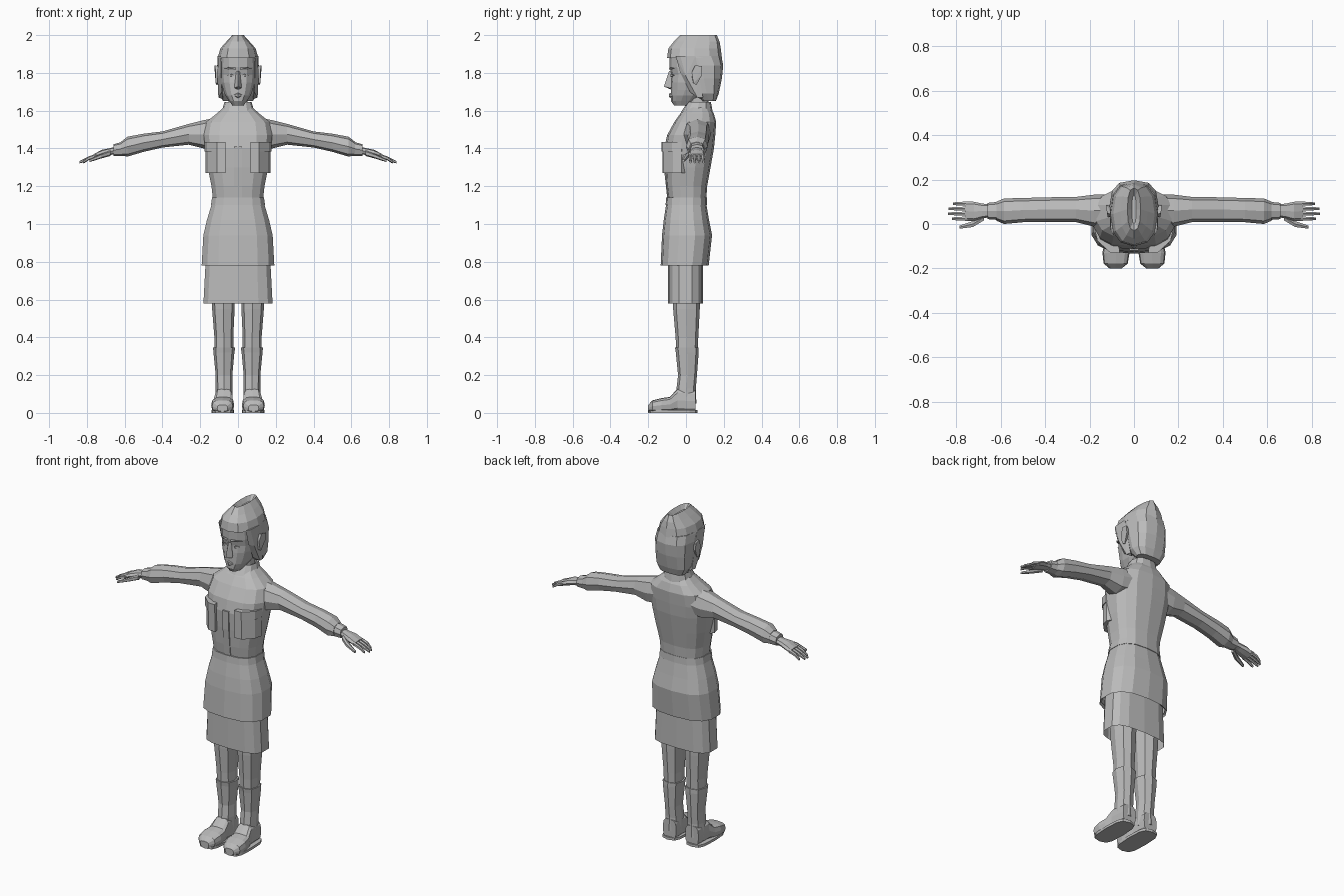
import bpy, bmesh, math
from mathutils import Vector

grey = bpy.data.materials.new("plain grey")
grey.diffuse_color = (0.5, 0.5, 0.5, 1)


def finish(name, bm, mirror):
    bmesh.ops.recalc_face_normals(bm, faces=bm.faces)
    me = bpy.data.meshes.new(name)
    bm.to_mesh(me)
    bm.free()
    me.materials.append(grey)
    ob = bpy.data.objects.new(name, me)
    bpy.context.collection.objects.link(ob)
    if mirror:
        ob.modifiers.new("mirror", 'MIRROR').use_mirror_merge = False
    return ob


def loft(name, rings, n=12, p=0.8, axis='z', mirror=False, caps=(True, True)):
    """Skin rings (t, a_min, a_max, b_min, b_max) along an axis; p < 1 is boxier."""
    bm = bmesh.new()
    loops = []
    for t, a0, a1, b0, b1 in rings:
        loop = []
        for i in range(n):
            w = 2 * math.pi * i / n - math.pi / 2
            c, s = round(math.cos(w), 6), round(math.sin(w), 6)
            a = (a0 + a1) / 2 + (a1 - a0) / 2 * math.copysign(abs(c) ** p, c)
            b = (b0 + b1) / 2 + (b1 - b0) / 2 * math.copysign(abs(s) ** p, s)
            co = {'z': (a, b, t), 'x': (t, a, b), 'y': (a, t, b)}[axis]
            loop.append(bm.verts.new(co))
        loops.append(loop)
    for lo, hi in zip(loops, loops[1:]):
        for i in range(n):
            j = (i + 1) % n
            bm.faces.new((lo[i], lo[j], hi[j], hi[i]))
    if caps[0]:
        bm.faces.new(loops[0][::-1])
    if caps[1]:
        bm.faces.new(loops[-1])
    return finish(name, bm, mirror)


def body(name, rows, **kw):
    """Loft symmetric about x = 0: rows of (z, half width, y front, y back)."""
    return loft(name, [(z, -h, h, f, b) for z, h, f, b in rows], **kw)


def hull(name, pts, mirror=False):
    bm = bmesh.new()
    for q in pts:
        bm.verts.new(Vector(q))
    r = bmesh.ops.convex_hull(bm, input=bm.verts)
    loose = [v for v in bm.verts if not v.link_faces]
    bmesh.ops.delete(bm, geom=loose, context='VERTS')
    return finish(name, bm, mirror)


# jacket: chest, belt and flared lower part
body("jacket_top", [(1.12, .134, -.095, .107), (1.2, .143, -.105, .112),
                    (1.3, .163, -.112, .13), (1.4, .178, -.115, .148),
                    (1.47, .185, -.1, .155), (1.54, .172, -.062, .16),
                    (1.585, .115, -.03, .147), (1.62, .075, .0, .125)], n=14, p=.75)
body("belt", [(1.1, .146, -.108, .112), (1.14, .14, -.105, .11)], n=14, p=.75)
body("jacket_skirt", [(1.105, .142, -.105, .108), (1.02, .168, -.118, .122),
                      (.94, .187, -.127, .138), (.78, .196, -.134, .12),
                      (.79, .186, -.122, .108)],
     n=14, p=.75, caps=(True, False))
body("skirt", [(.88, .17, -.095, .09), (.58, .186, -.095, .09)],
     n=14, p=.65, caps=(True, False))

# breast pockets with flaps, wrapped round the chest
for nm, z0, z1, g in (("pocket", 1.27, 1.41, 0), ("pocket_flap", 1.385, 1.435, .005)):
    hull(nm, [(x, y, z) for z in (z0, z1) for x, y in
              ((.065, -.125 - g), (.11, -.122 - g), (.16 + g, -.07 - g),
               (.172 + g, -.025), (.15, .0), (.07, -.06))], mirror=True)
hull("placket", [(x, y, z) for x in (-.02, .02) for y, z in
                 ((-.1, 1.14), (-.117, 1.3), (-.12, 1.41), (-.08, 1.41), (-.08, 1.14))])

# collar and neck
body("collar", [(1.59, .088, -.028, .142), (1.645, .072, .008, .132),
                (1.64, .06, .02, .12)], n=12, caps=(True, False))
body("neck", [(1.58, .055, .02, .12), (1.7, .052, .0, .12)], n=10)

# sleeve, cuff and hand, reaching out along x
loft("sleeve", [(.1, -.01, .135, 1.41, 1.565), (.18, -.012, .132, 1.4, 1.55),
                (.26, .008, .122, 1.42, 1.53), (.4, .01, .12, 1.405, 1.49),
                (.5, .008, .117, 1.382, 1.478), (.585, .0, .115, 1.357, 1.462),
                (.62, .015, .1, 1.362, 1.435)], n=8, p=.8, axis='x', mirror=True)
loft("cuff", [(.61, .018, .1, 1.36, 1.436), (.66, .022, .095, 1.36, 1.422)],
     n=8, axis='x', mirror=True)
loft("palm", [(.64, .032, .088, 1.37, 1.41), (.685, .025, .092, 1.365, 1.4),
              (.72, .013, .1, 1.355, 1.393), (.76, .014, .102, 1.345, 1.372)],
     n=8, axis='x', mirror=True)
for i, tip in enumerate((.82, .838, .835, .815)):
    y = .024 + .0225 * i
    loft("finger", [(.75, y - .01, y + .01, 1.35, 1.373),
                    (.79, y - .0095, y + .0095, 1.338, 1.358),
                    (tip, y - .006, y + .006, 1.321, 1.334)],
         n=6, axis='x', mirror=True)
loft("thumb", [(.675, .015, .045, 1.36, 1.39), (.725, -.015, .015, 1.347, 1.371),
               (.785, -.022, -.006, 1.328, 1.343)], n=6, axis='x', mirror=True)

# legs and knee-high boots
loft("leg", [(.78, .012, .145, -.075, .08), (.55, .018, .137, -.068, .073),
             (.4, .025, .125, -.055, .065), (.3, .025, .125, -.05, .06)],
     n=8, mirror=True)
loft("boot_shaft", [(.345, .015, .132, -.058, .067), (.32, .019, .13, -.054, .067),
                    (.2, .03, .118, -.042, .058), (.13, .028, .118, -.05, .052),
                    (.05, .028, .12, -.05, .055)], n=8, mirror=True)
loft("boot_foot", [(-.2, .055, .11, .008, .042), (-.178, .028, .137, .004, .066),
                   (-.13, .02, .142, .004, .078), (-.085, .023, .134, .004, .085),
                   (-.045, .028, .123, .004, .128), (.05, .03, .118, .004, .12)],
     n=12, p=.6, axis='y', mirror=True)
loft("boot_sole", [(0, .02, .14, -.2, .062), (.015, .02, .14, -.2, .062)],
     n=12, p=.6, mirror=True)

# head
body("head", [(1.627, .03, -.062, .03), (1.65, .047, -.079, .07),
              (1.68, .068, -.08, .1), (1.71, .08, -.08, .13),
              (1.75, .091, -.08, .14), (1.79, .095, -.077, .15),
              (1.83, .097, -.086, .15), (1.89, .095, -.088, .15)], n=14, p=.85)
hull("nose", [(0, -.09, 1.81), (0, -.117, 1.728), (0, -.08, 1.712)] +
     [(s * x, y, z) for s in (-1, 1) for x, y, z in
      ((.01, -.078, 1.805), (.02, -.084, 1.72), (.018, -.07, 1.735))])
hull("lips", [(0, -.09, 1.69), (0, -.09, 1.672), (.026, -.072, 1.682),
              (-.026, -.072, 1.682), (0, -.07, 1.7), (0, -.07, 1.662)])
hull("brow", [(.012, -.09, 1.818), (.012, -.085, 1.828), (.05, -.086, 1.83),
              (.075, -.06, 1.822), (.05, -.075, 1.818), (.05, -.06, 1.825)], mirror=True)
hull("eye", [(.018, -.074, 1.785), (.036, -.081, 1.795), (.036, -.081, 1.778),
             (.06, -.066, 1.788), (.036, -.05, 1.786)], mirror=True)
hull("ear", [(.09, .035, 1.75), (.118, .04, 1.745), (.118, .03, 1.8),
             (.122, .05, 1.84), (.125, .085, 1.835), (.122, .085, 1.79),
             (.113, .055, 1.735), (.09, .08, 1.8), (.09, .04, 1.83)], mirror=True)

# bobbed hair with a lock before each ear
body("hair", [(1.65, .078, .085, .158), (1.69, .102, .045, .173),
              (1.77, .108, .0, .19), (1.84, .11, -.035, .197),
              (1.89, .104, -.08, .187)], n=12, p=.75)
hull("side_lock", [(.09, -.055, 1.89), (.104, -.03, 1.89), (.108, .05, 1.89),
                   (.09, -.03, 1.8), (.109, .0, 1.78), (.104, .06, 1.67),
                   (.085, .02, 1.7), (.08, .08, 1.66), (.1, .09, 1.67)], mirror=True)

# folded side cap with a crease along its crown
body("cap", [(1.88, .108, -.1, .19), (1.93, .093, -.093, .184),
             (1.965, .062, -.065, .178), (2.0, .03, -.03, .163),
             (1.975, .01, .0, .13)], n=12, p=.85)
